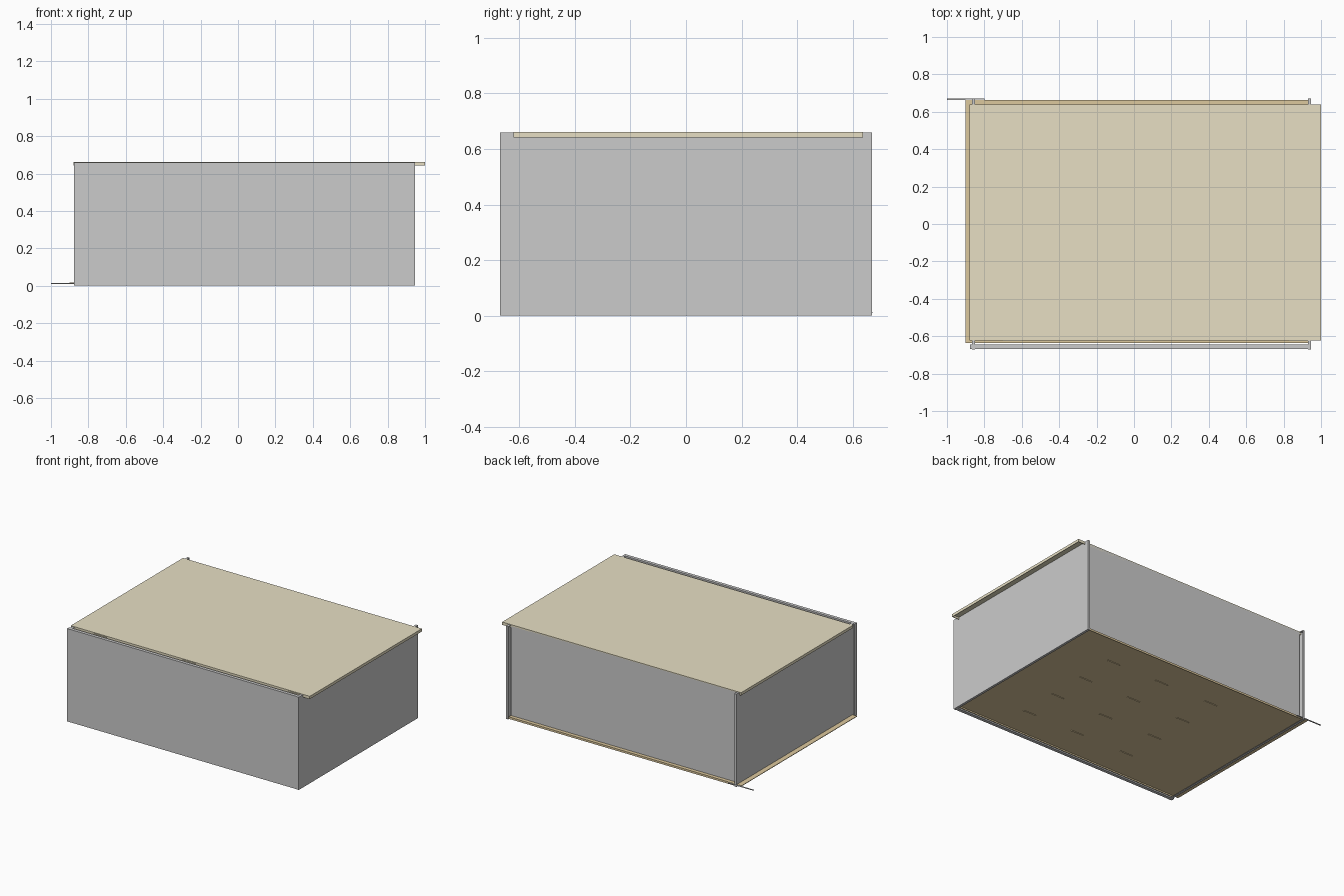
import bpy, bmesh
from mathutils import Vector

if "Cube" in bpy.data.objects:
    bpy.data.objects.remove(bpy.data.objects["Cube"])


def material(name, rgb):
    m = bpy.data.materials.new(name)
    m.diffuse_color = (*rgb, 1)
    m.use_nodes = True
    m.node_tree.nodes["Principled BSDF"].inputs["Base Color"].default_value = m.diffuse_color
    return m


TAN = material("tan_sheet", (0.80, 0.74, 0.55))
EDGE = material("tan_base", (0.72, 0.58, 0.34))


def boxes(name, spans, mat=None):
    """One object from boxes given as (x0, x1, y0, y1, z0, z1)."""
    bm = bmesh.new()
    for x0, x1, y0, y1, z0, z1 in spans:
        for v in bmesh.ops.create_cube(bm, size=1)["verts"]:
            v.co = Vector((x0 if v.co.x < 0 else x1,
                           y0 if v.co.y < 0 else y1,
                           z0 if v.co.z < 0 else z1))
    me = bpy.data.meshes.new(name)
    bm.to_mesh(me)
    bm.free()
    ob = bpy.data.objects.new(name, me)
    bpy.context.collection.objects.link(ob)
    if mat:
        me.materials.append(mat)
    return ob


T = 0.004      # sheet thickness
H = 0.66       # overall height

# Side walls: flat sheets with flanges folded round all four edges
def side_wall(name, outer, inner):
    lo, hi = sorted((outer, inner))
    s = T if inner > outer else -T
    skin = sorted((outer, outer + s))
    boxes(name, [
        (*skin, -0.67, 0.67, 0, H),
        (lo, hi, -0.67, 0.67, 0, T),
        (lo, hi, -0.67, 0.67, H - T, H),
        (lo, hi, -0.67, -0.67 + T, T, H - T),
        (lo, hi, 0.67 - T, 0.67, T, H - T)])


side_wall("right_wall", 0.947, 0.93)
side_wall("left_wall", -0.866, -0.85)

# Front panel: outer skin with returned flanges and short inner lips
FX0, FX1, FY0, FY1 = -0.876, 0.947, -0.668, -0.645
boxes("front_panel", [
    (FX0, FX1, FY0, FY0 + T, 0, H),
    (FX0, FX1, FY0, FY1, H - T, H),
    (FX0, FX1, FY0, FY1, 0, T),
    (FX0, FX0 + T, FY0, FY1, T, H - T),
    (FX0, FX1, FY1 - T, FY1, H - 0.02, H - T),
    (FX0, FX1, FY1 - T, FY1, T, 0.02)])

# Back wall, recessed between the side walls
boxes("back_wall", [
    (-0.85, 0.93, 0.634, 0.638, 0.016, H - T),
    (-0.85, 0.93, 0.618, 0.634, H - 2 * T, H - T)])

# Base sheet with lips folded down along front and back
boxes("base", [
    (-0.902, 0.93, -0.635, 0.664, 0.012, 0.016),
    (-0.85, 0.93, -0.635, -0.631, 0.002, 0.012),
    (-0.85, 0.93, 0.660, 0.664, 0.002, 0.012)], EDGE)

# Small raised tabs under the base, in a 3 by 4 grid
boxes("base_tabs", [
    (x - 0.05, x + 0.05, y - 0.004, y + 0.004, 0.008, 0.012)
    for x in (-0.28, 0.13, 0.53) for y in (-0.41, -0.13, 0.15, 0.43)], EDGE)

# Lid: shifted sheet with a shallow rim
LX0, LX1, LY0, LY1 = -0.88, 1.0, -0.622, 0.638
boxes("lid", [
    (LX0, LX1, LY0, LY1, H - T, H + 0.002),
    (LX1 - T, LX1, LY0, LY1, 0.642, H - T),
    (LX0, LX0 + T, LY0, LY1, 0.642, H - T),
    (LX0, LX1, LY0, LY0 + T, 0.642, H - T),
    (LX0, LX1, LY1 - T, LY1, 0.642, H - T)], TAN)

# Tabs peeking out below the front edge of the lid
boxes("lid_tabs", [(x - 0.05, x + 0.05, -0.626, -0.622, 0.645, 0.655)
                   for x in (-0.65, 0.05, 0.88)], TAN)

# Thin strip lying at the back left corner
boxes("corner_strip", [(-1.0, -0.80, 0.664, 0.672, 0.010, 0.014)])
